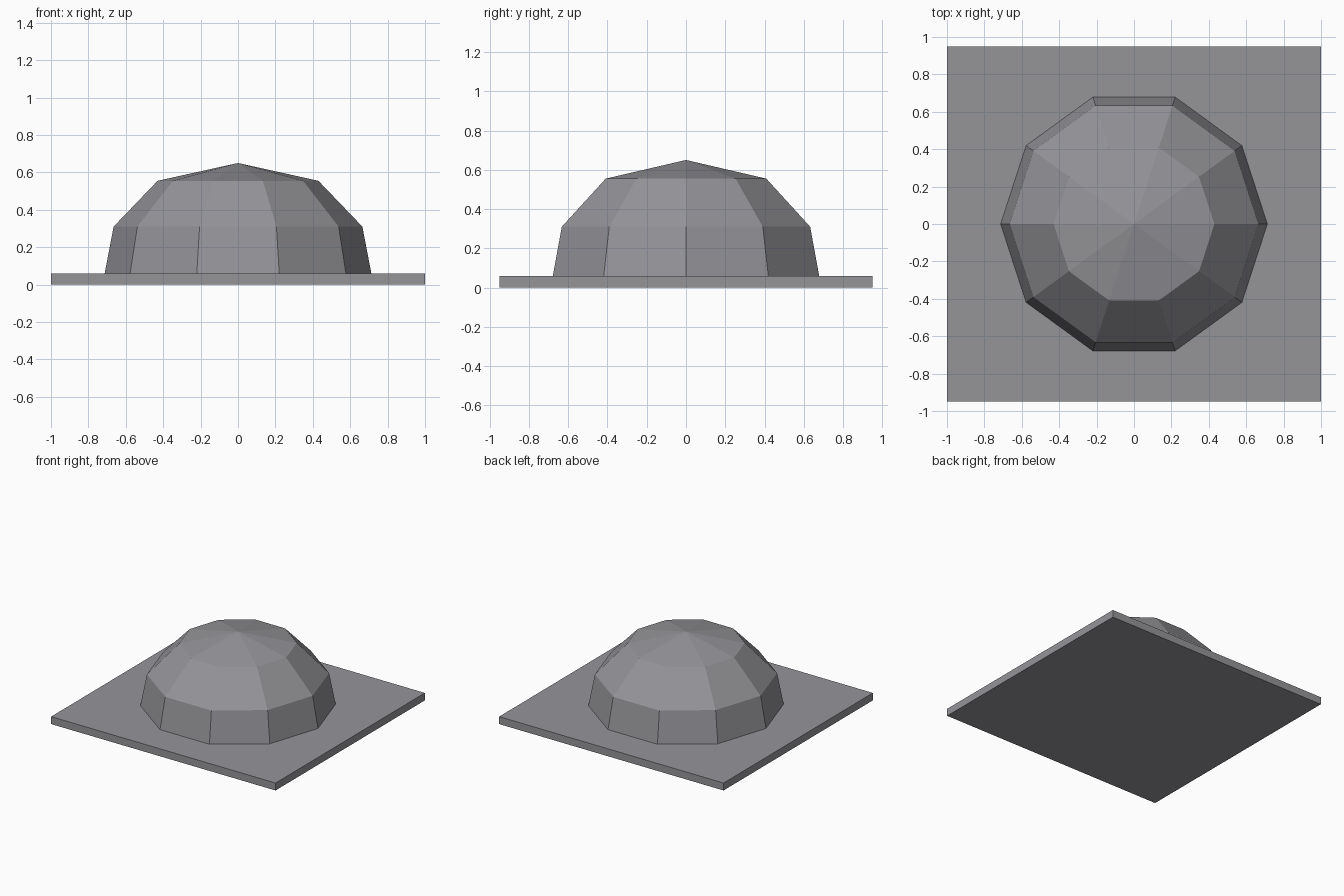
import bpy
from math import cos, sin, pi

cube = bpy.data.objects.get("Cube")
if cube:
    bpy.data.objects.remove(cube, do_unlink=True)

grey = bpy.data.materials.new("stone_grey")
colour = (0.30, 0.297, 0.318, 1)
grey.diffuse_color = colour
grey.use_nodes = True
grey.node_tree.nodes["Principled BSDF"].inputs["Base Color"].default_value = colour


def add_part(name, verts, faces):
    mesh = bpy.data.meshes.new(name)
    mesh.from_pydata(verts, [], faces)
    mesh.materials.append(grey)
    part = bpy.data.objects.new(name, mesh)
    bpy.context.collection.objects.link(part)


# Thin rectangular slab
SLAB = 0.06
bpy.ops.mesh.primitive_cube_add(size=1, location=(0, 0, SLAB / 2))
base = bpy.context.object
base.name = "base_slab"
base.scale = (2, 1.9, SLAB)
bpy.ops.object.transform_apply(location=False, rotation=False, scale=True)
base.data.materials.append(grey)

# Ten-sided dome: rings of radius and height closed by an apex
SIDES = 10
rings = [(0.713, SLAB), (0.665, 0.31), (0.43, 0.555)]
verts = [(r * cos(2 * pi * i / SIDES), r * sin(2 * pi * i / SIDES), z)
         for r, z in rings for i in range(SIDES)]
apex = len(verts)
verts.append((0, 0, 0.65))
faces = []
for i in range(SIDES):
    j = (i + 1) % SIDES
    for k in range(len(rings) - 1):
        a, b = k * SIDES, (k + 1) * SIDES
        faces.append((a + i, a + j, b + j, b + i))
    faces.append((apex - SIDES + i, apex - SIDES + j, apex))
faces.append(tuple(reversed(range(SIDES))))
add_part("dome", verts, faces)
